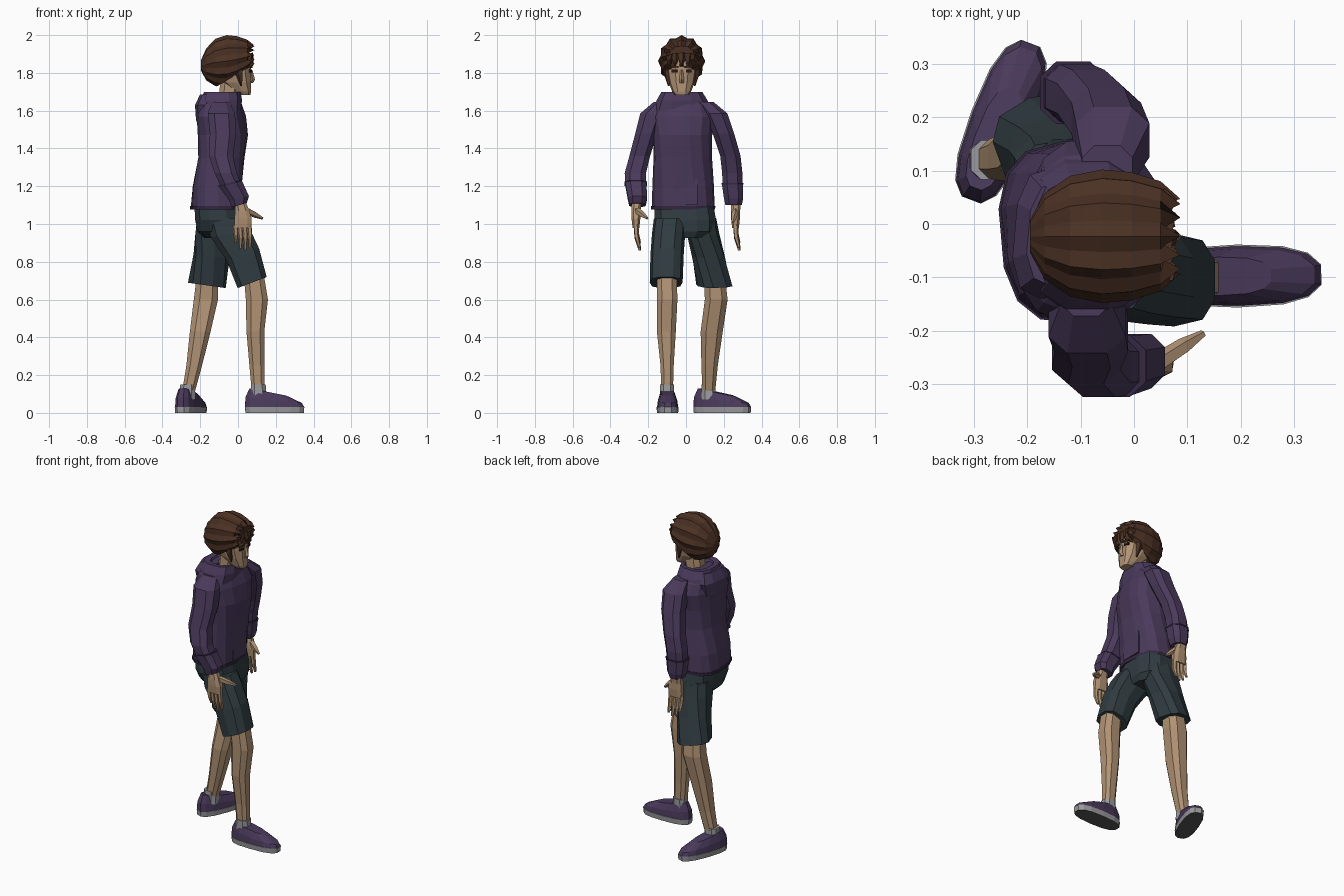
import bpy
import bmesh
from math import cos, sin, pi, atan2, radians
from mathutils import Vector

cube = bpy.data.objects.get("Cube")
if cube:
    bpy.data.objects.remove(cube, do_unlink=True)


def material(name, r, g, b):
    mat = bpy.data.materials.new(name)
    mat.use_nodes = True
    mat.diffuse_color = (r, g, b, 1)
    mat.node_tree.nodes["Principled BSDF"].inputs["Base Color"].default_value = (r, g, b, 1)
    return mat


PURPLE = material("purple cloth", .068, .042, .105)
DARK_PURPLE = material("dark purple trim", .035, .02, .055)
SLATE = material("slate cloth", .03, .045, .052)
SKIN = material("skin", .44, .29, .175)
BROWN = material("brown hair", .07, .03, .017)
DARK_BROWN = material("dark brown", .025, .009, .007)
LIGHT_GREY = material("light grey", .33, .33, .35)
DARK_GREY = material("dark grey sole", .09, .09, .095)


def finish(name, bm, *mats):
    bmesh.ops.recalc_face_normals(bm, faces=bm.faces)
    mesh = bpy.data.meshes.new(name)
    bm.to_mesh(mesh)
    bm.free()
    for mat in mats:
        mesh.materials.append(mat)
    obj = bpy.data.objects.new(name, mesh)
    bpy.context.collection.objects.link(obj)
    return obj


def skin_rings(bm, rings):
    """Join rings of points into a closed, capped surface."""
    loops = [[bm.verts.new(p) for p in ring] for ring in rings]
    for low, high in zip(loops, loops[1:]):
        for i in range(len(low)):
            j = (i + 1) % len(low)
            bm.faces.new((low[i], low[j], high[j], high[i]))
    bm.faces.new(loops[0])
    bm.faces.new(loops[-1])


def signed_power(value, power):
    return abs(value) ** power * (1 if value > 0 else -1)


def ring_points(x, y, z, rx, ry, yaw=0, tilt=0, n=10):
    """Horizontal, slightly boxy oval; yaw in degrees, tilt lifts the front."""
    points = []
    turn = radians(yaw)
    for i in range(n):
        a = (i + .5) * 2 * pi / n
        dx = rx * signed_power(cos(a), .75)
        dy = ry * signed_power(sin(a), .75)
        px, py = dx * cos(turn) - dy * sin(turn), dx * sin(turn) + dy * cos(turn)
        points.append(Vector((x + px, y + py, z + tilt * px)))
    return points


def loft(name, mat, rings, n=10):
    bm = bmesh.new()
    skin_rings(bm, [ring_points(*r, n=n) for r in rings])
    return finish(name, bm, mat)


def tube(name, mat, points, n=6):
    """Straightish tapered tube through (x, y, z, radius) points."""
    axis = Vector(points[-1][:3]) - Vector(points[0][:3])
    turn = axis.to_track_quat('Z', 'Y')
    bm = bmesh.new()
    skin_rings(bm, [[Vector((x, y, z)) + turn @ Vector((r * cos(2 * pi * i / n), r * sin(2 * pi * i / n), 0))
                     for i in range(n)] for x, y, z, r in points])
    return finish(name, bm, mat)


def plate(name, mat, centre, size, yaw=0):
    bm = bmesh.new()
    bmesh.ops.create_cube(bm, size=1)
    bmesh.ops.scale(bm, vec=size, verts=bm.verts)
    obj = finish(name, bm, mat)
    obj.location = centre
    obj.rotation_euler.z = yaw
    return obj


# Hoodie body, hem band, pocket and hood
loft("hoodie_body", PURPLE, [
    (-.118, -.015, 1.09, .13, .167, 5), (-.11, -.015, 1.2, .13, .163, 2),
    (-.088, -.017, 1.35, .122, .155, -3), (-.08, -.017, 1.47, .13, .157, -7),
    (-.088, -.016, 1.57, .125, .175, -10), (-.092, -.018, 1.63, .11, .15, -8),
    (-.085, -.02, 1.67, .09, .11, -5)], n=14)
loft("hoodie_hem", DARK_PURPLE, [
    (-.118, -.015, 1.078, .133, .17, 5), (-.118, -.015, 1.096, .134, .171, 5)], n=14)
plate("hoodie_pocket", PURPLE, (.013, -.005, 1.17), (.009, .13, .14))
loft("hood_back", PURPLE, [
    (-.16, -.018, 1.49, .035, .05, -5), (-.165, -.018, 1.55, .056, .1, -5),
    (-.16, -.018, 1.63, .066, .125, -5), (-.14, -.02, 1.685, .06, .1, -5)])
loft("hood_collar", PURPLE, [
    (-.09, -.02, 1.6, .108, .16), (-.088, -.021, 1.655, .112, .138),
    (-.083, -.022, 1.698, .1, .112), (-.075, -.022, 1.695, .074, .08),
    (-.07, -.022, 1.66, .06, .065)], n=12)

# Sleeves and cuffs, from the shoulder down
SLEEVES = {
    "right": [(-.09, -.125, 1.645, .05, .05), (-.088, -.178, 1.585, .077, .068),
              (-.08, -.21, 1.48, .073, .062), (-.09, -.245, 1.36, .068, .058),
              (-.065, -.268, 1.27, .062, .06), (-.035, -.267, 1.2, .06, .056)],
    "left": [(-.05, .1, 1.645, .05, .05), (-.04, .157, 1.585, .073, .066),
             (-.052, .198, 1.48, .069, .06), (-.085, .235, 1.36, .062, .057),
             (-.108, .245, 1.27, .061, .057), (-.114, .246, 1.2, .059, .055)]}
for side, rings in SLEEVES.items():
    loft(side + "_sleeve", PURPLE, rings, n=8)
CUFFS = {"right": ((-.04, -.266), (.006, -.257)), "left": ((-.114, .246), (-.116, .252))}
for side, (top, low) in CUFFS.items():
    tilt = .25 if side == "right" else 0
    loft(side + "_cuff", PURPLE, [
        (*top, 1.215, .064, .06, 0, tilt), (*low, 1.135, .055, .054, 0, tilt),
        (*low, 1.1, .043, .046, 0, tilt)], n=8)
    loft(side + "_cuff_seam", DARK_PURPLE, [
        (*top, 1.21, .066, .062, 0, tilt), (*top, 1.218, .066, .062, 0, tilt)], n=8)


# Hands
def hand(side, x, y, thumb):
    loft(side + "_palm", SKIN, [
        (x - .012, y + .005, 1.13, .028, .027), (x, y, 1.07, .04, .026),
        (x + .005, y, 1.03, .048, .025), (x + .003, y, .98, .047, .019)], n=8)
    for i, length in enumerate((.09, .12, .13, .115)):
        fx = x + (i - 1.5) * .025
        tube(f"{side}_finger_{i + 1}", SKIN, [
            (fx, y, .995, .014), (fx + .004, y + .004, .99 - length / 2, .013),
            (fx + .003, y + .02, .99 - length, .007)], n=5)
    start = Vector((x + .015, y, 1.075))
    end = start + Vector(thumb)
    tube(side + "_thumb", SKIN, [(*start, .019), (*start.lerp(end, .6), .016), (*end, .007)], n=5)


hand("right", .022, -.265, (.093, .06, -.045))
hand("left", -.118, .262, (.075, -.014, -.065))

# Shorts
loft("shorts_waist", SLATE, [
    (-.115, -.012, 1.12, .12, .157), (-.105, -.004, 1.02, .125, .168),
    (-.1, .006, .96, .118, .15), (-.09, .01, .925, .09, .085)], n=12)
SHORT_LEGS = {
    "right": [(-.07, -.085, 1.03, .1, .085), (-.04, -.092, .95, .108, .088, 0, .2),
              (.025, -.1, .84, .09, .088, 0, .35), (.075, -.105, .69, .08, .087, 0, .38)],
    "left": [(-.115, .075, 1.03, .105, .085), (-.122, .09, .95, .107, .086, 0, -.05),
             (-.14, .118, .83, .094, .088, 10, -.1), (-.165, .15, .675, .096, .092, 20, -.14)]}
for side, rings in SHORT_LEGS.items():
    loft(side + "_shorts_leg", SLATE, rings)

# Lower legs and socks
LEGS = {
    "right": [(.08, -.102, .76, .055, .055), (.1, -.1, .6, .062, .058),
              (.092, -.104, .43, .05, .053), (.1, -.1, .25, .042, .037), (.108, -.1, .09, .035, .032)],
    "left": [(-.16, .15, .74, .06, .058), (-.17, .16, .6, .068, .064),
             (-.2, .136, .43, .058, .062), (-.232, .125, .25, .044, .046), (-.267, .12, .09, .035, .034)]}
for side, rings in LEGS.items():
    loft(side + "_lower_leg", SKIN, rings, n=8)
    x, y = rings[-1][:2]
    loft(side + "_sock", LIGHT_GREY, [(x, y, .07, .045, .04), (x, y, .15, .041, .039)], n=8)


# Shoes: built from the heel along x, then turned to their direction
def shoe(side, heel, toe):
    mid, half = .157, .16
    upper = loft(side + "_shoe", PURPLE, [
        (mid, 0, .03, half, .056), (mid - .005, 0, .08, half - .008, .051),
        (mid - .035, 0, .13, .1, .036)], n=14)
    for v in upper.data.vertices:
        v.co.z = .03 + (v.co.z - .03) * (1.05 - 2 * v.co.x)
    sole = loft(side + "_sole", LIGHT_GREY, [
        (mid, 0, 0, half - .003, .056), (mid, 0, .032, half, .059)], n=14)
    sole.data.materials.append(DARK_GREY)
    for face in sole.data.polygons:
        face.material_index = int(face.normal.z < -.9)
    for part in (upper, sole):
        part.location = (*heel, 0)
        part.rotation_euler.z = atan2(toe[1] - heel[1], toe[0] - heel[0])


shoe("right", (.037, -.1), (.35, -.095))
shoe("left", (-.305, .045), (-.195, .335))

# Neck and head
MIDDLE = -.023
loft("neck", SKIN, [(-.055, MIDDLE, 1.62, .055, .055), (-.04, MIDDLE, 1.77, .055, .052)], n=8)
loft("head", SKIN, [
    (.033, MIDDLE, 1.683, .034, .036), (.022, MIDDLE, 1.702, .049, .05),
    (-.01, MIDDLE, 1.75, .081, .07), (-.03, MIDDLE, 1.8, .102, .08),
    (-.045, MIDDLE, 1.87, .117, .085), (-.05, MIDDLE, 1.93, .09, .07)])
tube("nose", SKIN, [(.07, MIDDLE, 1.815, .007), (.077, MIDDLE, 1.765, .013), (.068, MIDDLE, 1.747, .012)], n=4)
plate("mouth", DARK_BROWN, (.062, MIDDLE, 1.722), (.006, .03, .003))
for side, sign in (("right", -1), ("left", 1)):
    plate(side + "_eye", DARK_BROWN, (.066, MIDDLE + sign * .037, 1.81), (.009, .03, .014), sign * .25)
    plate(side + "_eyebrow", BROWN, (.068, MIDDLE + sign * .037, 1.831), (.009, .042, .009), sign * .25)
    tube(side + "_sideburn", BROWN, [
        (.005, MIDDLE + sign * .073, 1.84, .026), (.008, MIDDLE + sign * .073, 1.79, .02),
        (.018, MIDDLE + sign * .069, 1.73, .004)], n=5)

# Hair: ridged locks swept front to back, trimmed along the hairline
bm = bmesh.new()
hair_rings = []
SWEEP = [(.087, 1.895, .07, .05), (.05, 1.885, .103, .09), (-.005, 1.872, .12, .122),
         (-.06, 1.862, .125, .138), (-.12, 1.855, .113, .125),
         (-.168, 1.845, .08, .085), (-.195, 1.84, .03, .03)]
LOCKS = 12
for x, z, ry, rz in SWEEP:
    ring = []
    for k in range(LOCKS * 2):
        a = k * pi / LOCKS
        groove = k % 2
        size = 1 - .09 * groove
        back = .03 * groove if x > .08 else 0
        ring.append((x - back, MIDDLE + ry * size * sin(a), z + rz * size * cos(a)))
    hair_rings.append(ring)
skin_rings(bm, hair_rings)
bmesh.ops.bisect_plane(bm, geom=bm.verts[:] + bm.edges[:] + bm.faces[:],
                       plane_co=(.08, 0, 1.84), plane_no=(-.5, 0, .86), clear_inner=True)
bmesh.ops.holes_fill(bm, edges=[e for e in bm.edges if e.is_boundary])
finish("hair", bm, BROWN)
for i in range(-2, 3):
    tube(f"fringe_lock_{i + 3}", BROWN, [
        (.055, MIDDLE + i * .032, 1.9, .026), (.068 - .006 * abs(i), MIDDLE + i * .033, 1.865, .018),
        (.077 - .01 * abs(i), MIDDLE + i * .034, 1.837, .003)], n=5)
